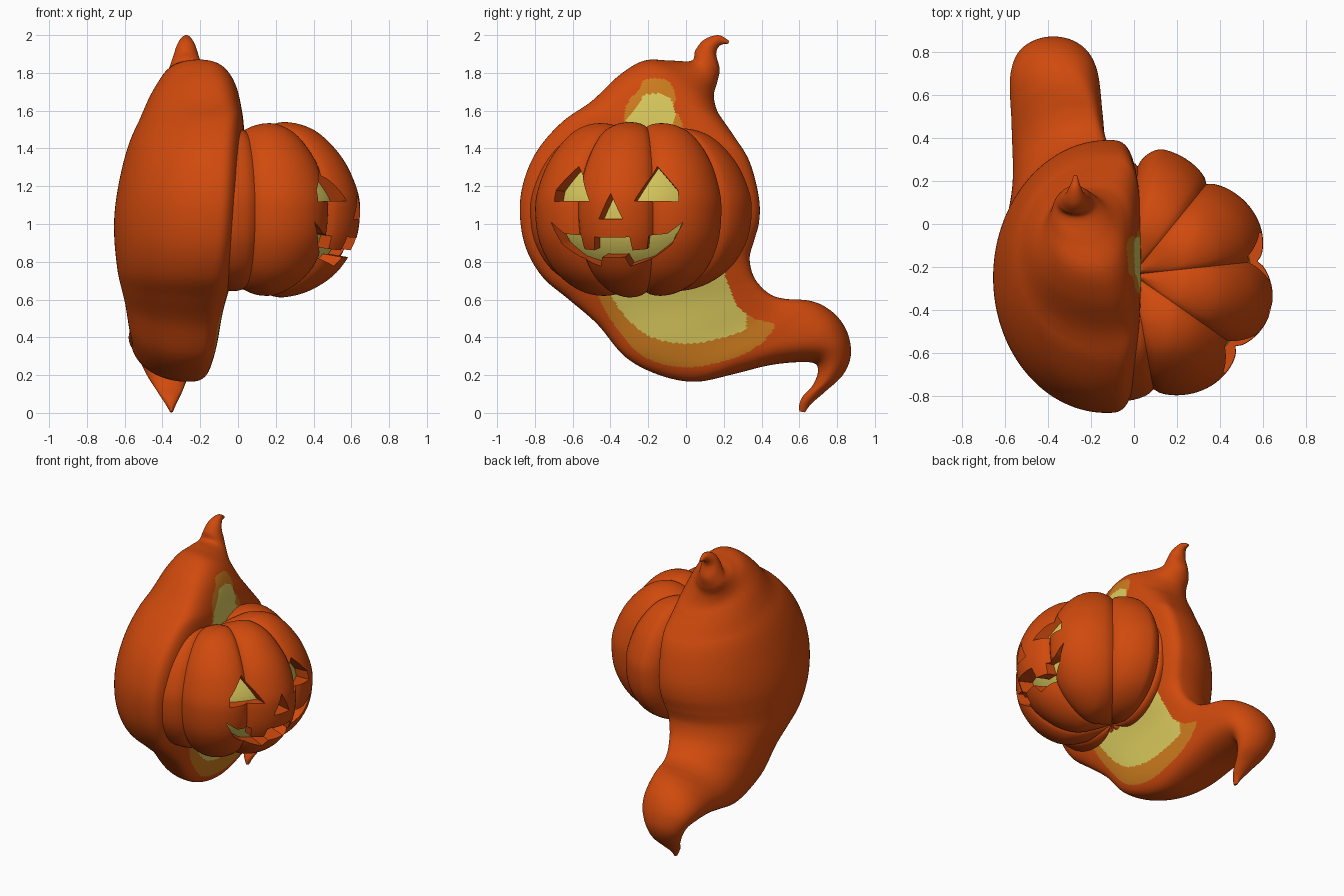
import bpy, bmesh, math

if "Cube" in bpy.data.objects:
    bpy.data.objects.remove(bpy.data.objects["Cube"])

# Materials
def mat(name, rgb):
    m = bpy.data.materials.new(name)
    m.diffuse_color = (*rgb, 1)
    m.use_nodes = True
    m.node_tree.nodes["Principled BSDF"].inputs["Base Color"].default_value = m.diffuse_color
    return m

MATS = [mat("pumpkin_orange", (0.63, 0.068, 0.004)),
        mat("amber_glow", (0.61, 0.20, 0.013)),
        mat("yellow_glow", (0.70, 0.59, 0.11))]

def make(name, verts, faces, index=0):
    me = bpy.data.meshes.new(name)
    me.from_pydata(verts, [], faces)
    bm = bmesh.new()
    bm.from_mesh(me)
    bmesh.ops.recalc_face_normals(bm, faces=bm.faces)
    bm.to_mesh(me)
    bm.free()
    for m in MATS:
        me.materials.append(m)
    for p in me.polygons:
        p.material_index = index
    ob = bpy.data.objects.new(name, me)
    bpy.context.collection.objects.link(ob)
    return ob

def activate(ob):
    bpy.ops.object.select_all(action='DESELECT')
    ob.select_set(True)
    bpy.context.view_layer.objects.active = ob

def smooth(ob, deg):
    activate(ob)
    bpy.ops.object.shade_smooth_by_angle(angle=math.radians(deg))

def spline(pts, sub):
    """Catmull-Rom samples through points of any dimension."""
    out = []
    for i in range(len(pts) - 1):
        a, b, c, d = (pts[max(0, min(len(pts) - 1, i + k))] for k in (-1, 0, 1, 2))
        for s in range(sub):
            t = s / sub
            out.append([0.5 * (2 * q + (r - p) * t + (2 * p - 5 * q + 4 * r - w) * t * t
                               + (3 * q - p - 3 * r + w) * t ** 3)
                        for p, q, r, w in zip(a, b, c, d)])
    out.append(list(pts[-1]))
    return out

def loft(rings):
    """Closed skin over equal rings with fan caps at both ends."""
    n, verts, faces = len(rings[0]), [v for r in rings for v in r], []
    for i in range(len(rings) - 1):
        for j in range(n):
            k = (j + 1) % n
            faces.append((i * n + j, i * n + k, (i + 1) * n + k, (i + 1) * n + j))
    for base, ring in ((0, rings[0]), ((len(rings) - 1) * n, rings[-1])):
        verts.append(tuple(sum(v[c] for v in ring) / n for c in range(3)))
        faces += [(base + j, base + (j + 1) % n, len(verts) - 1) for j in range(n)]
    return verts, faces

# Flame body: left y, z and right y, z from horn tip to tail tip
SIDES = [(.228, 1.97, .225, 1.955), (.17, 2, .18, 1.945), (.095, 1.975, .16, 1.9),
         (.05, 1.92, .178, 1.82), (.03, 1.865, .165, 1.75), (-.08, 1.865, .147, 1.68),
         (-.22, 1.865, .165, 1.6), (-.35, 1.79, .21, 1.53), (-.5, 1.65, .265, 1.45),
         (-.65, 1.545, .33, 1.345), (-.78, 1.4, .37, 1.22), (-.855, 1.24, .39, 1.1),
         (-.88, 1.07, .385, 1), (-.85, .88, .36, .91), (-.76, .72, .337, .82),
         (-.62, .6, .355, .73), (-.47, .47, .4, .665), (-.32, .295, .46, .62),
         (-.14, .2, .53, .603), (.05, .165, .6, .6), (.25, .205, .67, .59),
         (.43, .25, .74, .56), (.58, .268, .81, .5), (.68, .262, .86, .41),
         (.698, .215, .872, .3), (.67, .145, .83, .2), (.62, .09, .74, .115),
         (.6, .045, .665, .05), (.6, .008, .63, .003)]
# Front and back x at every second section
DEPTH = [(-.265, -.28), (-.225, -.325), (-.17, -.37), (-.04, -.42), (.025, -.52),
         (.03, -.61), (.02, -.655), (-.02, -.64), (-.08, -.595), (-.125, -.565),
         (-.145, -.57), (-.17, -.575), (-.24, -.51), (-.3, -.42), (-.345, -.36)]

rings = []
for (ly, lz, ry, rz), (xf, xb) in zip(spline(SIDES, 9), spline(DEPTH, 18)):
    k = max(0, min(1, (math.hypot(ry - ly, rz - lz) - 0.25) / 0.65))
    f, n = 0.5 - 0.28 * k, 2 + 1.4 * k          # flat front, domed back
    xm = xf + (xb - xf) * f
    ring = []
    for j in range(240):
        a = 2 * math.pi * j / 240
        t, s = math.cos(a), math.sin(a)
        if s >= 0:
            x = xm + (xf - xm) * max(0, 1 - abs(t) ** n) ** (1 / n)
        else:
            x = xm + (xb - xm) * -s
        u = (t + 1) / 2
        ring.append((x, ly + (ry - ly) * u, lz + (rz - lz) * u))
    rings.append(ring)
body = make("flame_body", *loft(rings))

# Glow patches on the body front: (y, z) outline and the shift that insets the yellow
UPPER = [(-.36, 1.4), (-.33, 1.55), (-.31, 1.64), (-.25, 1.71), (-.22, 1.765),
         (-.1, 1.76), (-.055, 1.68), (-.065, 1.61), (-.02, 1.54), (0, 1.4)]
LOWER = [(-.52, .75), (-.44, .57), (-.34, .41), (-.2, .285), (0, .24), (.2, .275),
         (.36, .34), (.47, .46), (.36, .5), (.27, .57), (.21, .72), (.15, .9)]
PATCHES = [(spline(UPPER, 5), 0.08), (spline(LOWER, 5), -0.125)]

def inside(y, z, poly):
    hit = False
    for (y0, z0), (y1, z1) in zip(poly, poly[1:] + poly[:1]):
        if (z0 > z) != (z1 > z) and y < y0 + (z - z0) / (z1 - z0) * (y1 - y0):
            hit = not hit
    return hit

for p in body.data.polygons:
    if p.normal.x > 0.1:
        y, z = p.center.y, p.center.z
        for outline, shift in PATCHES:
            if inside(y, z, outline):
                p.material_index = 2 if y < 0.32 and inside(y, z + shift, outline) else 1
smooth(body, 60)

# Pumpkin: eight lobes round a vertical axis, built facing +x, shallower at the back
PROFILE = [(.015, 1.46), (.1, 1.505), (.24, 1.54), (.39, 1.495), (.52, 1.36), (.595, 1.2),
           (.615, 1.07), (.59, .9), (.5, .745), (.36, .645), (.21, .61), (.09, .635), (.015, .67)]
ZC = 1.08

def pumpkin_rings(scale, groove):
    out = []
    for r, z in spline(PROFILE, 6):
        ring = []
        for j in range(160):
            a = 2 * math.pi * j / 160
            g = groove * (1 - abs(math.cos(4 * a)) ** 0.65)
            x, y = r * scale * (1 - g) * math.cos(a), 0.975 * r * scale * (1 - g) * math.sin(a)
            x *= 1.08 if x > 0 else 0.5
            squash = 1 - 0.1 * min(1, max(0, (0.24 - x) / 0.3))
            ring.append((x, y, ZC + (z - ZC) * scale * (1 - 0.5 * g) * squash))
        out.append(ring)
    return out

pumpkin = make("pumpkin_head", *loft(pumpkin_rings(1, 0.11)))
core = make("glow_core", *loft(pumpkin_rings(0.84, 0)), index=2)

# Face cutters, outlines as (side, height); the mouth is mirrored from its right half
eye = [(.115, 1.12), (.34, 1.12), (.335, 1.18), (.22, 1.31)]
nose = [(-.06, 1.03), (.06, 1.03), (0, 1.155)]
half = [(.09, .94), (.1, .87), (.17, .87), (.18, .94), (.28, .95), (.365, 1.01),
        (.3, .89), (.2, .815), (.08, .78), (.06, .835)]
mouth = half + [(-u, z) for u, z in reversed(half)]
verts, faces = [], []
for outline in (eye, [(-u, z) for u, z in eye], nose, mouth):
    b, n = len(verts), len(outline)
    for x in (0.2, 0.9):                         # opening widens outwards
        k = 1 + 0.7 * (x - 0.53)
        verts += [(x, u * k, ZC + (z - ZC) * k) for u, z in outline]
    faces += [tuple(range(b, b + n)), tuple(range(b + n, b + 2 * n))]
    faces += [(b + i, b + (i + 1) % n, b + n + (i + 1) % n, b + n + i) for i in range(n)]
cutter = make("face_cutter", verts, faces)

def subtract(target, tool):
    m = target.modifiers.new("cut", 'BOOLEAN')
    m.operation, m.solver, m.object = 'DIFFERENCE', 'EXACT', tool
    activate(target)
    bpy.ops.object.modifier_apply(modifier="cut")

subtract(cutter, core)      # leaves a glowing floor in each opening
subtract(pumpkin, cutter)
for helper in (cutter, core):
    bpy.data.objects.remove(helper)
smooth(pumpkin, 32)
pumpkin.rotation_euler.z = math.radians(-14.5)
pumpkin.location = (-0.005, -0.235, 0)
